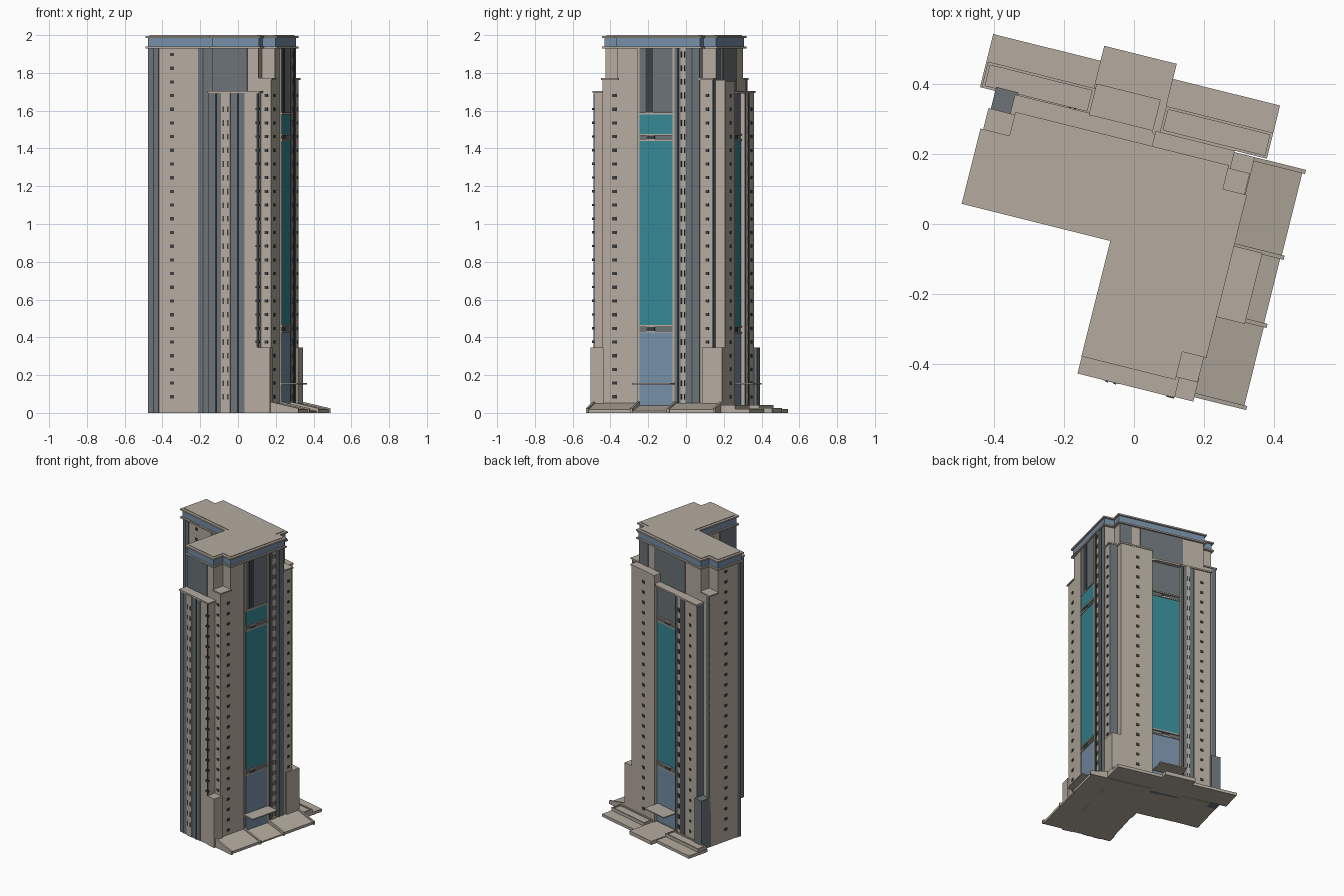
import bpy, bmesh, math
from mathutils import Matrix

if "Cube" in bpy.data.objects:
    bpy.data.objects.remove(bpy.data.objects["Cube"])

ROT = Matrix.Rotation(math.radians(-14), 4, 'Z')   # whole tower is turned on the plot


def mat(name, r, g, b):
    m = bpy.data.materials.new(name)
    m.diffuse_color = (r, g, b, 1)
    m.use_nodes = True
    m.node_tree.nodes["Principled BSDF"].inputs["Base Color"].default_value = m.diffuse_color
    return m


BEIGE = mat("beige_stone", .46, .41, .345)
SLATE = mat("slate_panel", .145, .17, .18)
DARK = mat("dark_window", .045, .052, .058)
TEAL = mat("teal_glass", .036, .24, .29)
BLUE = mat("blue_glass", .18, .27, .38)


def finish(name, bm, m):
    bmesh.ops.recalc_face_normals(bm, faces=bm.faces)
    bm.transform(ROT)
    me = bpy.data.meshes.new(name)
    bm.to_mesh(me)
    bm.free()
    me.materials.append(m)
    ob = bpy.data.objects.new(name, me)
    bpy.context.collection.objects.link(ob)
    return ob


def boxes(name, m, items):
    """Boxes given as (u0, u1, v0, v1, z0, z1) joined in one object."""
    bm = bmesh.new()
    for u0, u1, v0, v1, z0, z1 in items:
        r = bmesh.ops.create_cube(bm, size=1)
        for p in r["verts"]:
            p.co = ((u0 + u1) / 2 + p.co.x * (u1 - u0), (v0 + v1) / 2 + p.co.y * (v1 - v0),
                    (z0 + z1) / 2 + p.co.z * (z1 - z0))
    return finish(name, bm, m)


def prism(name, m, pts, z0, z1):
    bm = bmesh.new()
    f = bm.faces.new([bm.verts.new((x, y, z0)) for x, y in pts])
    r = bmesh.ops.extrude_face_region(bm, geom=[f])
    for p in r["geom"]:
        if isinstance(p, bmesh.types.BMVert):
            p.co.z = z1
    return finish(name, bm, m)


def ramp(name, m, v0, v1, u0, u1, h0, h1):
    """Wedge falling away along +u."""
    bm = bmesh.new()
    f = bm.faces.new([bm.verts.new((u, v0, z)) for u, z in ((u0, 0), (u1, 0), (u1, h1), (u0, h0))])
    r = bmesh.ops.extrude_face_region(bm, geom=[f])
    for p in r["geom"]:
        if isinstance(p, bmesh.types.BMVert):
            p.co.y = v1
    return finish(name, bm, m)


def plate(axis, pos, a0, a1, z0, z1, t=.004):
    """Thin plate on a wall; the sign of t gives the side it sticks out."""
    p0, p1 = sorted((pos - t / 4, pos + t))
    return (p0, p1, a0, a1, z0, z1) if axis == 'u' else (a0, a1, p0, p1, z0, z1)


def column(axis, pos, a, w, h, t, top=1.93):
    """Storey-high column of small windows."""
    return [plate(axis, pos, a - w / 2, a + w / 2, z - h / 2, z + h / 2, t)
            for z in [.085 + .0725 * i for i in range(26)] if z + h < top]


def outline(d, notched=True):
    """L-shaped plan inset by d, with cut outer corners."""
    l, r, f, b = -.49 + d, .292 - d, -.402 + d, .228 - d
    inner = [(l, -.063 + d), (-.054 + d, -.063 + d), (-.054 + d, f)]
    if not notched:
        return inner + [(r, f), (r, b), (l, b)]
    nl, nr, nb, nf = -.405 + d, .222 - d, .158 - d, -.32 + d
    return inner + [(nr, f), (nr, nf), (r, nf), (r, nb), (nr, nb), (nr, b), (nl, b), (nl, nb), (l, nb)]


# Main tower and crown
prism("tower_body", BEIGE, outline(.015, False), 0, 1.77)
prism("tower_upper", BEIGE, outline(.015), 1.77, 1.932)
prism("crown_lower_slab", BEIGE, outline(0), 1.93, 1.94)
prism("crown_glass_band", BLUE, outline(.011), 1.94, 1.986)
prism("crown_top_slab", BEIGE, outline(0), 1.986, 1.996)
prism("roof_deck", BEIGE, outline(.018), 1.996, 2.0)

F, B, R, L, A, I = -.387, .213, .277, -.475, -.048, -.039   # wall positions

# Shoulders stepping out at front and back
boxes("shoulders", BEIGE, [
    (-.045, .222, -.445, F, 0, 1.695),
    (-.41, -.205, B, .268, 0, 1.695),
    (0, .222, B, .268, 0, 1.755)])
boxes("shoulder_caps", BEIGE, [
    (-.053, .232, -.452, F, 1.693, 1.703),
    (-.418, -.198, B, .276, 1.693, 1.703),
    (-.004, .228, B, .272, 1.753, 1.763)])
boxes("corner_caps", BEIGE, [
    (.207, .285, -.394, -.3, 1.763, 1.772), (.207, .285, .14, .22, 1.763, 1.772),
    (-.482, -.39, .14, .22, 1.763, 1.772)])
boxes("corner_base_blocks", BEIGE, [
    (.222, .288, .16, .268, 0, .345), (.222, .286, -.45, -.38, 0, .345)])
boxes("corner_base_block_dark", SLATE, [(-.475, -.41, .2, .284, 0, .345)])

# Central bay on the back with its pointed ledge
boxes("back_bay", SLATE, [(-.206, .001, B, .246, 0, 1.69)])
prism("back_bay_ledge", BEIGE, [(-.26, .21), (.045, .21), (.045, .23), (-.02, .272), (-.19, .272), (-.26, .23)],
      1.69, 1.702)

# Slate cladding
boxes("slate_cladding", SLATE, [
    plate('v', A, L, -.42, 0, 1.93, -.004), plate('v', A, -.205, I, 0, 1.93, -.004),
    plate('v', -.445, -.045, .147, 0, 1.693, -.004),
    plate('v', F, I, .147, 1.7, 1.93, -.004),
    plate('u', -.045, -.445, F, 0, 1.693, -.004),
    plate('u', I, F, -.25, 0, 1.93, -.004), plate('u', I, -.12, A, 0, 1.93, -.004),
    plate('u', R, -.185, .145, 0, 1.93),
    plate('v', B, -.24, .06, 1.7, 1.93), plate('v', B, .12, .205, 1.76, 1.93),
    plate('v', B, .224, R, .345, 1.763),
    plate('v', .268, -.30, -.205, 0, 1.693), plate('u', -.41, B, .268, .345, 1.693, -.004),
    plate('v', B, L, -.445, .345, 1.763), plate('u', L, A, -.02, 0, 1.93, -.004)])

# Slim stone ribs dividing the slate
boxes("stone_ribs", BEIGE, [
    plate('v', -.449, .02, .07, 0, 1.693, -.004),
    plate('u', .281, .04, .068, 0, 1.93),
    plate('v', .272, -.262, -.238, 0, 1.693),
    plate('u', R, -.194, -.184, 0, 1.93, .008), plate('u', R, -.002, .008, 0, 1.93, .008)])

# Dark vertical joints
boxes("dark_joints", DARK, [
    plate('v', -.449, .107, .114, 0, 1.69, -.003), plate('v', -.449, -.012, -.006, 0, 1.69, -.003),
    plate('v', -.445, .214, .2225, .345, 1.69, -.004),
    plate('v', -.052, -.45, -.444, 0, 1.93, -.003), plate('v', -.052, -.18, -.174, 0, 1.93, -.003),
    plate('u', .281, .022, .028, 0, 1.93, .003), plate('u', .281, .1, .106, 0, 1.93, .003),
    plate('u', .281, -.15, -.11, 1.59, 1.93, .003),
    plate('v', .272, -.222, -.216, 0, 1.69, .003), plate('v', .272, -.29, -.284, 0, 1.69, .003)])

# Storey windows
wins = (column('v', A, -.348, .022, .017, -.004) + column('u', R, -.322, .022, .017, .004, 1.76)
        + column('v', .268, .105, .024, .018, .004, 1.74) + column('u', L, .075, .022, .017, -.004)
        + column('u', I, -.185, .022, .017, -.004) + column('v', .268, -.35, .018, .016, .004, 1.68)
        + column('v', F, .25, .018, .016, -.004, 1.75) + column('u', R, .185, .018, .016, .004, 1.75))
for off in (-.012, .012):
    wins += column('v', -.453, .045 + off, .007, .03, -.003, 1.68)
    wins += column('u', .285, .054 + off * .7, .005, .03, .003)
    wins += column('v', .276, -.25 + off * .6, .005, .03, .003, 1.68)
boxes("storey_windows", DARK, wins)
boxes("seam_balconies", DARK, [(.208, .23, -.455, -.44, z, z + .012)
                               for z in [.37 + .0725 * i for i in range(18)]])

# Large glazed panels, right side and back
boxes("teal_glazing", TEAL, [
    plate('u', .281, -.182, -.003, .465, 1.44), plate('u', .281, -.182, -.003, 1.475, 1.58),
    plate('v', .246, -.198, -.008, .46, 1.44)])
boxes("blue_entrance_glazing", BLUE, [
    plate('u', .281, -.182, -.003, .04, .425), plate('v', .246, -.198, -.008, .04, .42)])
boxes("glazing_ledges", BEIGE, [
    plate('u', .281, -.186, .001, z, z + .009, .009) for z in (.425, .456, 1.44, 1.468, 1.58)] + [
    plate('v', .246, -.2, -.005, z, z + .009, .009) for z in (.42, .451, 1.44, 1.468)])
boxes("glazing_dark_blocks", DARK, [
    plate('u', .281, -.145, -.1, .434, .456), plate('u', .281, -.145, -.1, 1.449, 1.468),
    plate('v', .246, -.13, -.08, .429, .451), plate('v', .246, -.13, -.08, 1.449, 1.468)])

# Entrance canopies
boxes("entrance_canopies", BEIGE, [
    (R, .375, -.2, .008, .15, .158), (-.2, -.012, .24, .362, .15, .158)])

# Sloping ground on the right, split by kerbs
ramp("right_ramp_front", BEIGE, -.43, -.19, .22, .43, .065, .018)
ramp("right_ramp_back", BEIGE, .01, .262, .22, .43, .065, .018)
ramp("right_entrance_ramp", BEIGE, -.19, .01, .22, .428, .05, .01)
for i, v in enumerate((-.437, -.196, .004, .256)):
    ramp("ramp_kerb_%d" % (i + 1), BEIGE, v, v + .012, .22, .438, .074, .024)

# Stepped terrace along the back
boxes("back_terrace", BEIGE, [
    (-.52, .322, .272, .428, 0, .02), (-.205, .008, .2, .472, 0, .026),
    (-.512, -.2, .272, .345, .02, .034), (.008, .32, .272, .345, .02, .034)])
boxes("terrace_kerbs", BEIGE, [
    k for u0, u1 in ((-.515, -.2), (.008, .322))
    for k in ((u0, u1, .34, .348, .02, .042), (u0, u1, .272, .28, .02, .042),
              (u0, u0 + .008, .272, .348, .02, .042), (u1 - .008, u1, .272, .348, .02, .042))])
